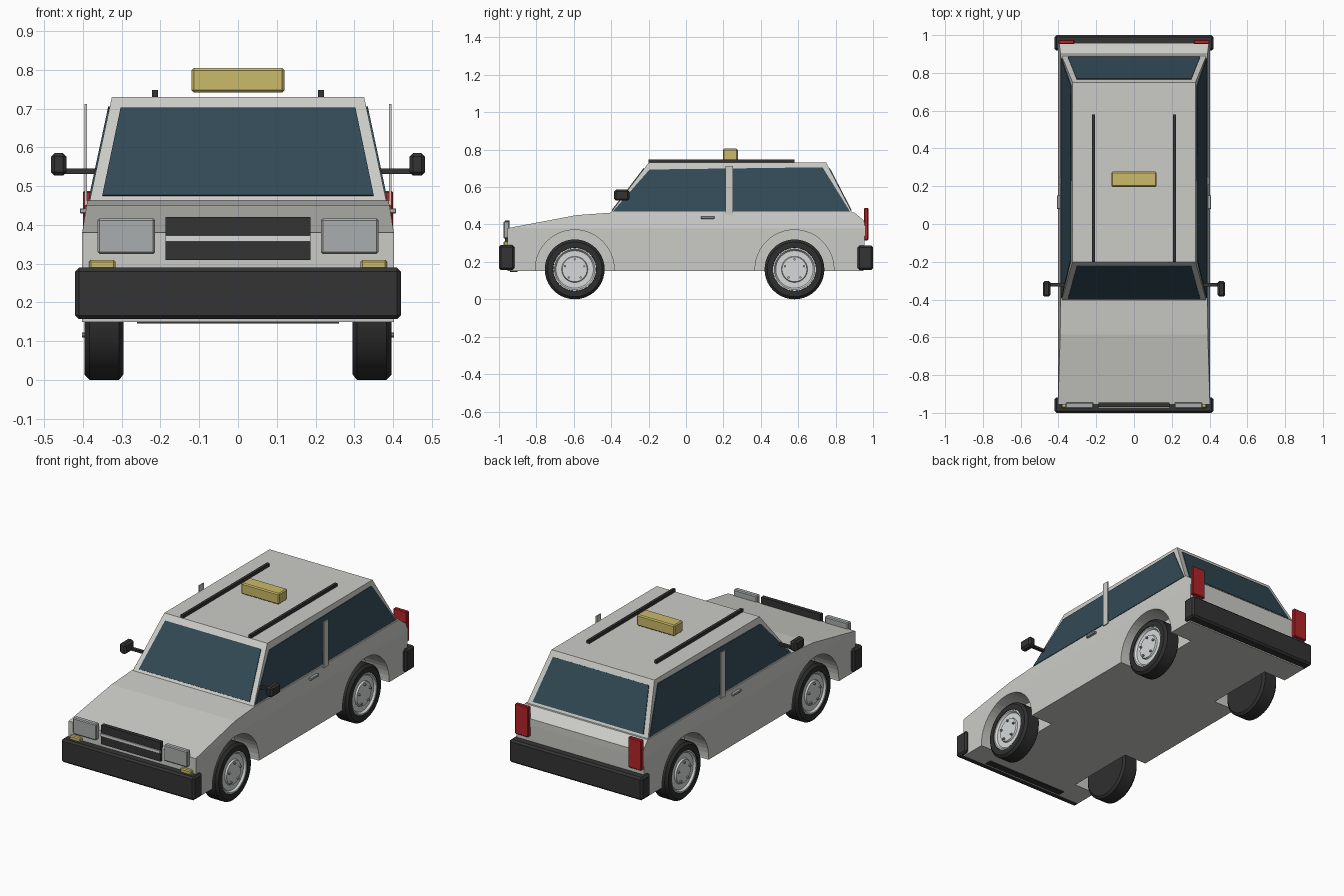
import bpy, bmesh, math
from mathutils import Vector, Matrix

if "Cube" in bpy.data.objects:
    bpy.data.objects.remove(bpy.data.objects["Cube"])


def material(name, rgb):
    m = bpy.data.materials.new(name)
    m.diffuse_color = (*rgb, 1)
    m.use_nodes = True
    m.node_tree.nodes["Principled BSDF"].inputs["Base Color"].default_value = m.diffuse_color
    return m


PAINT = material("body_paint", (0.60, 0.60, 0.57))
GLASS = material("window_glass", (0.032, 0.068, 0.092))
BLACK = material("black_trim", (0.034, 0.034, 0.034))
RUBBER = material("tyre_rubber", (0.028, 0.028, 0.028))
METAL = material("silver_metal", (0.68, 0.70, 0.70))
LAMP = material("headlight_grey", (0.40, 0.42, 0.42))
RED = material("tail_red", (0.45, 0.018, 0.022))
YELLOW = material("sign_yellow", (0.60, 0.49, 0.14))


def finish(name, bm, mat, bevel=0, smooth=False):
    bmesh.ops.recalc_face_normals(bm, faces=bm.faces)
    me = bpy.data.meshes.new(name)
    bm.to_mesh(me)
    bm.free()
    me.materials.append(mat)
    ob = bpy.data.objects.new(name, me)
    bpy.context.collection.objects.link(ob)
    if bevel:
        mod = ob.modifiers.new("chamfer", "BEVEL")
        mod.width, mod.segments = bevel, 1
    if smooth:
        bpy.ops.object.select_all(action="DESELECT")
        ob.select_set(True)
        bpy.context.view_layer.objects.active = ob
        bpy.ops.object.shade_smooth_by_angle(angle=math.radians(30))
    return ob


def box(name, x, y, z, mat, bevel=0):
    """Box from (min, max) ranges."""
    bm = bmesh.new()
    bmesh.ops.create_cube(bm, size=1)
    for v in bm.verts:
        v.co = [(a + b) / 2 + c * (b - a) for (a, b), c in zip((x, y, z), v.co)]
    return finish(name, bm, mat, bevel)


def pair(name, x, y, z, mat, bevel=0):
    """Box on the right and its mirror on the left."""
    box(name + "_right", x, y, z, mat, bevel)
    box(name + "_left", (-x[1], -x[0]), y, z, mat, bevel)


def extrude_profile(name, pts, half_width, mat):
    """Side profile (y, z) spanned across x; half_width is a function of z."""
    bm = bmesh.new()
    a = [bm.verts.new((-half_width(z), y, z)) for y, z in pts]
    b = [bm.verts.new((half_width(z), y, z)) for y, z in pts]
    bm.faces.new(a)
    bm.faces.new(b)
    for i in range(len(pts)):
        j = (i + 1) % len(pts)
        bm.faces.new((a[i], a[j], b[j], b[i]))
    return finish(name, bm, mat)


def plate(name, pts, mat, direction, thick=0.004):
    """Thin quad plate raised from a surface."""
    bm = bmesh.new()
    p = [Vector(q) for q in pts]
    n = (p[1] - p[0]).cross(p[2] - p[0]).normalized()
    if n.dot(Vector(direction)) < 0:
        n = -n
    a = [bm.verts.new(q - n * thick) for q in p]
    b = [bm.verts.new(q + n * thick) for q in p]
    bm.faces.new(a)
    bm.faces.new(b)
    for i in range(4):
        j = (i + 1) % 4
        bm.faces.new((a[i], a[j], b[j], b[i]))
    return finish(name, bm, mat)


def lathe(name, profile, side, y, z, mat, segs=40):
    """Revolve (x, radius) points around a wheel axle."""
    bm = bmesh.new()
    rings = []
    for x, r in profile:
        if r == 0:
            rings.append([bm.verts.new((side * x, y, z))] * segs)
        else:
            rings.append([bm.verts.new((side * x, y + r * math.sin(t), z + r * math.cos(t)))
                          for t in (2 * math.pi * i / segs for i in range(segs))])
    for a, b in zip(rings, rings[1:]):
        for i in range(segs):
            j = (i + 1) % segs
            bm.faces.new(list(dict.fromkeys((a[i], a[j], b[j], b[i]))))
    return finish(name, bm, mat, smooth=True)


WHEEL_Y, WHEEL_Z = (-0.595, 0.58), 0.16

# Lower body with wheel wells cut out
lower = extrude_profile("lower_body", [(-0.955, 0.15), (0.95, 0.15), (0.957, 0.38), (-0.955, 0.38)],
                        lambda z: 0.402, PAINT)
for y in WHEEL_Y:
    for s in (-1, 1):
        bm = bmesh.new()
        bmesh.ops.create_cone(bm, cap_ends=True, segments=48, radius1=0.211, radius2=0.211, depth=0.3,
                              matrix=Matrix.Translation((s * 0.41, y, WHEEL_Z)) @ Matrix.Rotation(math.pi / 2, 4, "Y"))
        cutter = finish("wheel_well_cutter", bm, PAINT)
        cutter.hide_render = True
        mod = lower.modifiers.new("well", "BOOLEAN")
        mod.operation, mod.object, mod.solver = "DIFFERENCE", cutter, "EXACT"
        bpy.context.view_layer.objects.active = lower
        bpy.ops.object.modifier_apply(modifier=mod.name)
        bpy.data.objects.remove(cutter)

# Hood and shoulders
extrude_profile("hood_and_shoulders",
                [(-0.955, 0.38), (0.957, 0.38), (0.957, 0.417), (0.90, 0.463), (-0.40, 0.463), (-0.585, 0.45)],
                lambda z: 0.402 - (z - 0.38) * 0.16, PAINT)


# Cabin
def cabin_x(z):
    return 0.383 - (z - 0.46) * 0.213


extrude_profile("cabin", [(-0.405, 0.46), (0.89, 0.46), (0.75, 0.73), (-0.20, 0.73)], cabin_x, PAINT)

# Windows
def wind_y(z):
    return -0.405 + (z - 0.46) * 0.759


def rear_y(z):
    return 0.89 - (z - 0.46) * 0.519


for name, fy, d in (("windscreen", wind_y, -1), ("rear_window", rear_y, 1)):
    plate(name, [(-0.35, fy(0.475), 0.475), (0.35, fy(0.475), 0.475),
                 (0.303, fy(0.70), 0.70), (-0.303, fy(0.70), 0.70)], GLASS, (0, d, 0.5))
for s, side in ((1, "right"), (-1, "left")):
    plate("side_window_" + side, [(s * cabin_x(z), y, z) for y, z in
          ((-0.392, 0.468), (0.877, 0.468), (0.73, 0.705), (-0.195, 0.693))], GLASS, (s, 0, 0))

# Door pillars and handles
pair("door_pillar", (0.389, 0.396), (0.21, 0.25), (0.45, 0.712), PAINT)
pair("door_handle", (0.385, 0.408), (0.08, 0.152), (0.43, 0.443), LAMP, 0.002)

# Bumpers and front underside trim
box("front_bumper", (-0.42, 0.42), (-1.0, -0.918), (0.157, 0.29), BLACK, 0.01)
box("rear_bumper", (-0.42, 0.42), (0.918, 1.0), (0.157, 0.287), BLACK, 0.01)
box("front_underside_trim", (-0.26, 0.26), (-0.94, -0.90), (0.146, 0.152), BLACK)

# Grille, lamps
box("grille", (-0.187, 0.187), (-0.968, -0.945), (0.31, 0.42), BLACK)
box("grille_bar", (-0.187, 0.187), (-0.974, -0.96), (0.357, 0.373), METAL)
pair("headlight", (0.214, 0.362), (-0.976, -0.945), (0.325, 0.417), LAMP, 0.005)
pair("turn_signal", (0.316, 0.384), (-0.975, -0.945), (0.28, 0.31), YELLOW, 0.005)
pair("tail_light", (0.315, 0.40), (0.952, 0.975), (0.315, 0.488), RED, 0.004)

# Mirrors
pair("mirror", (0.442, 0.483), (-0.385, -0.302), (0.527, 0.586), BLACK, 0.01)
pair("mirror_stem", (0.355, 0.45), (-0.33, -0.312), (0.532, 0.546), BLACK)

# Roof rails and roof sign
pair("roof_rail", (0.206, 0.222), (-0.20, 0.58), (0.728, 0.748), BLACK)
box("roof_sign", (-0.12, 0.12), (0.197, 0.277), (0.742, 0.805), YELLOW, 0.006)

# Wheels
for y, end in zip(WHEEL_Y, ("front", "rear")):
    for s, side in ((1, "right"), (-1, "left")):
        tag = f"{end}_{side}"
        lathe("tyre_" + tag, [(0.30, 0), (0.296, 0.11), (0.296, 0.146), (0.307, 0.16), (0.383, 0.16),
                              (0.396, 0.146), (0.396, 0.116), (0.375, 0.114), (0.375, 0)], s, y, WHEEL_Z, RUBBER)
        lathe("rim_" + tag, [(0.37, 0.115), (0.393, 0.115), (0.393, 0.108), (0.382, 0.10), (0.382, 0.07),
                             (0.391, 0.066), (0.391, 0)], s, y, WHEEL_Z, METAL)
        # Five wheel bolts
        for k in range(5):
            t = 2 * math.pi * k / 5
            lathe(f"bolt_{tag}_{k + 1}", [(0.388, 0.006), (0.402, 0.006), (0.402, 0)], s,
                  y + 0.054 * math.sin(t), WHEEL_Z + 0.054 * math.cos(t), LAMP, 8)
